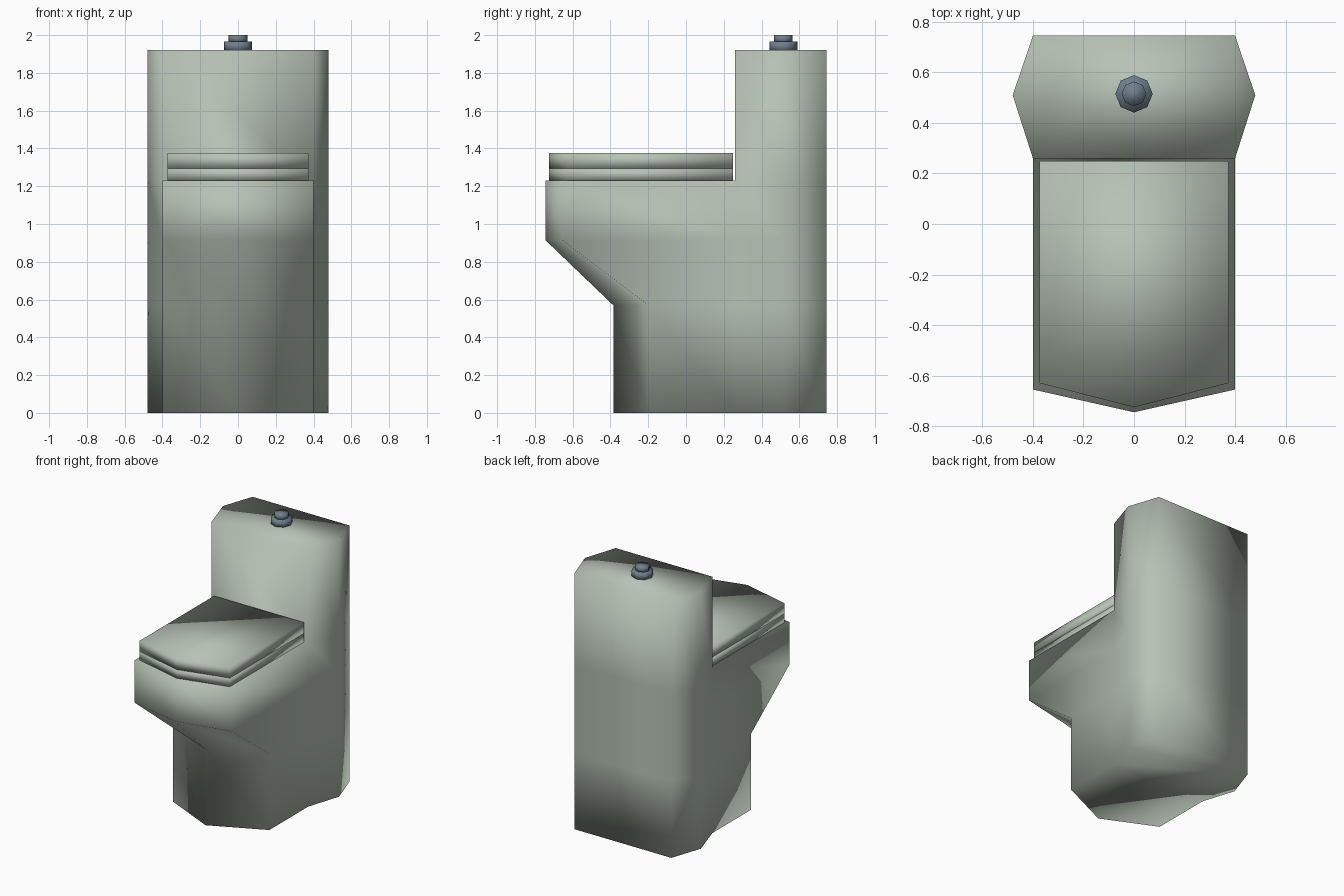
import bpy, bmesh, math

if "Cube" in bpy.data.objects:
    bpy.data.objects.remove(bpy.data.objects["Cube"])


def material(name, col):
    m = bpy.data.materials.new(name)
    m.diffuse_color = (*col, 1)
    m.use_nodes = True
    m.node_tree.nodes["Principled BSDF"].inputs["Base Color"].default_value = m.diffuse_color
    return m


ceramic = material("sage ceramic", (0.47, 0.54, 0.46))
metal = material("blue grey metal", (0.16, 0.215, 0.26))


def finish(name, bm, mat):
    bmesh.ops.recalc_face_normals(bm, faces=bm.faces)
    me = bpy.data.meshes.new(name)
    bm.to_mesh(me)
    bm.free()
    me.materials.append(mat)
    for p in me.polygons:
        p.use_smooth = True
    ob = bpy.data.objects.new(name, me)
    bpy.context.collection.objects.link(ob)
    return ob


def add_ring(bm, pts, z):
    return [bm.verts.new((x, y, z)) for x, y in pts]


def bridge(bm, a, b):
    n = len(a)
    for i in range(n):
        j = (i + 1) % n
        bm.faces.new((a[i], a[j], b[j], b[i]))


def stack(name, levels, mat):
    """Closed solid through a list of (outline, z) levels."""
    bm = bmesh.new()
    rings = [add_ring(bm, p, z) for p, z in levels]
    for a, b in zip(rings, rings[1:]):
        bridge(bm, a, b)
    bm.faces.new(rings[0])
    bm.faces.new(rings[-1])
    return finish(name, bm, mat)


# Body: pedestal, bowl and tank in one skin
tank = [(-0.4, 0.26), (-0.48, 0.51), (-0.4, 0.745),
        (0.4, 0.745), (0.48, 0.51), (0.4, 0.26)]


def outline(corner, tip):
    return tank + [(0.4, corner), (0, tip), (-0.4, corner)]


bm = bmesh.new()
rings = [add_ring(bm, outline(c, t), z) for c, t, z in
         ((-0.2, -0.385, 0), (-0.2, -0.385, 0.57),
          (-0.655, -0.745, 0.915), (-0.655, -0.745, 1.23))]
for a, b in zip(rings, rings[1:]):
    bridge(bm, a, b)
bm.faces.new(rings[0])
top = rings[-1]
bm.faces.new([top[0]] + top[5:])            # bowl rim
tank_top = add_ring(bm, tank, 1.92)
bridge(bm, top[:6], tank_top)
bm.faces.new(tank_top)
finish("toilet_body", bm, ceramic)

# Seat and lid
lid = [(-0.373, 0.25), (0.373, 0.25), (0.373, -0.63), (0, -0.725), (-0.373, -0.63)]
stack("seat", [(lid, 1.23), (lid, 1.295)], ceramic)
stack("lid", [(lid, 1.295), (lid, 1.375)], ceramic)


# Flush button
def octagon(r):
    return [(r * math.cos(i * math.pi / 4), 0.515 + r * math.sin(i * math.pi / 4))
            for i in range(8)]


stack("button_base", [(octagon(0.074), 1.915), (octagon(0.074), 1.965)], metal)
stack("button_top", [(octagon(0.049), 1.96), (octagon(0.049), 2.0)], metal)
